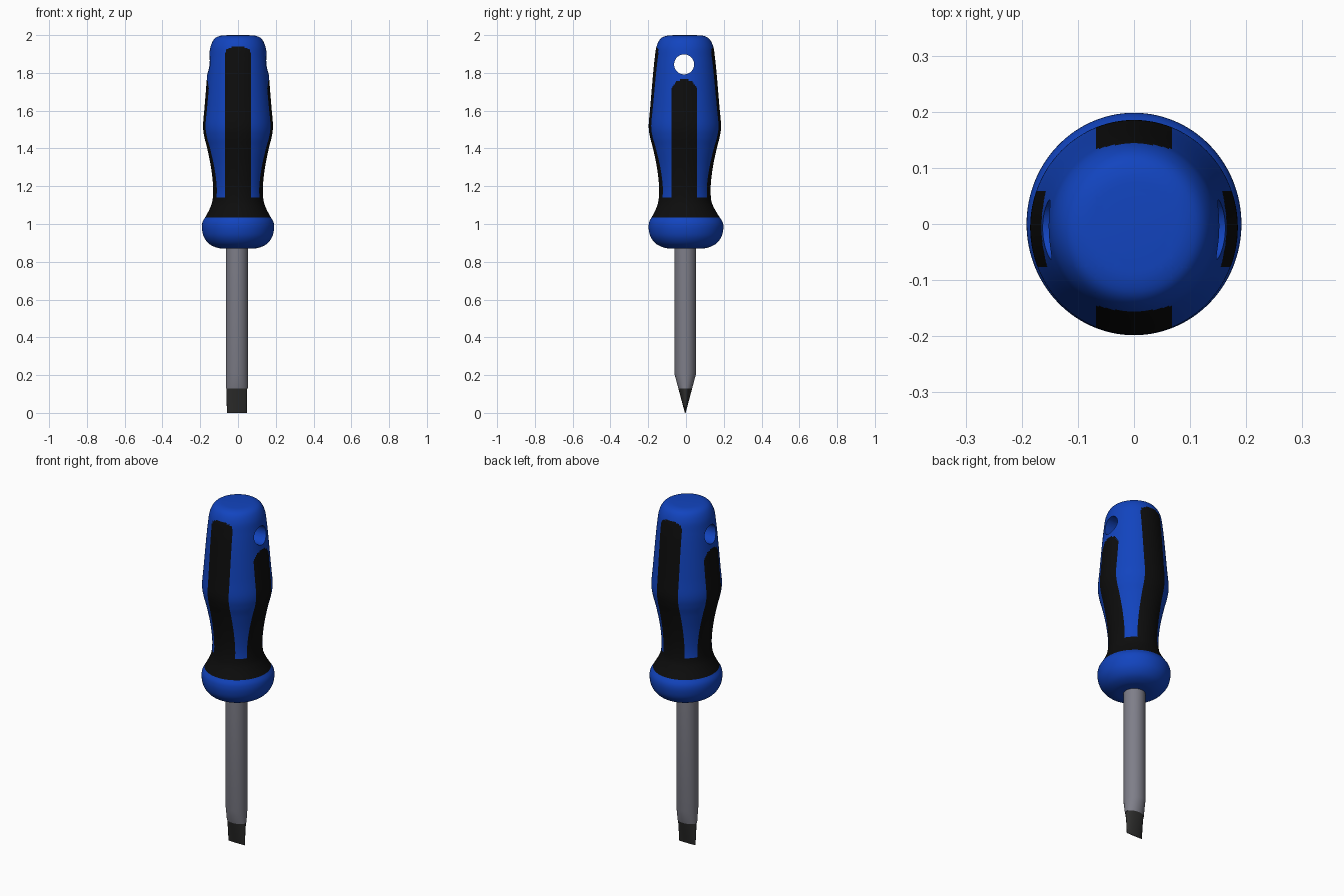
import bpy, bmesh, math
from mathutils import Vector

if "Cube" in bpy.data.objects:
    bpy.data.objects.remove(bpy.data.objects["Cube"])


def material(name, rgb):
    m = bpy.data.materials.new(name)
    m.diffuse_color = (*rgb, 1)
    m.use_nodes = True
    m.node_tree.nodes["Principled BSDF"].inputs["Base Color"].default_value = m.diffuse_color
    return m


BLUE = material("blue plastic", (0.006, 0.058, 0.52))
BLACK = material("black rubber", (0.004, 0.004, 0.004))
STEEL = material("grey steel", (0.21, 0.21, 0.25))
DARK = material("dark tip", (0.028, 0.028, 0.027))


def loft(name, rings, segments, mats):
    """rings: (z, cx, cy, rx, ry) from bottom to top, capped at both ends."""
    bm = bmesh.new()
    loops = []
    for z, cx, cy, rx, ry in rings:
        loops.append([bm.verts.new((cx + rx * math.cos(2 * math.pi * i / segments),
                                    cy + ry * math.sin(2 * math.pi * i / segments), z))
                      for i in range(segments)])
    for a, b in zip(loops, loops[1:]):
        for i in range(segments):
            j = (i + 1) % segments
            bm.faces.new((a[i], a[j], b[j], b[i]))
    bm.faces.new(loops[0][::-1])
    bm.faces.new(loops[-1])
    me = bpy.data.meshes.new(name)
    bm.to_mesh(me)
    bm.free()
    for m in mats:
        me.materials.append(m)
    ob = bpy.data.objects.new(name, me)
    bpy.context.collection.objects.link(ob)
    return ob


def select_only(ob):
    bpy.ops.object.select_all(action='DESELECT')
    ob.select_set(True)
    bpy.context.view_layer.objects.active = ob


def smooth(ob, degrees):
    select_only(ob)
    bpy.ops.object.shade_smooth_by_angle(angle=math.radians(degrees))


def curve_points(pts, step):
    """Catmull-Rom samples through 2D profile points."""
    pts = [Vector(p) for p in pts]
    ext = [2 * pts[0] - pts[1]] + pts + [2 * pts[-1] - pts[-2]]
    out = []
    for k in range(1, len(ext) - 2):
        p0, p1, p2, p3 = ext[k - 1:k + 3]
        n = max(2, round((p2 - p1).length / step))
        for i in range(n):
            t = i / n
            out.append(0.5 * (2 * p1 + (p2 - p0) * t + (2 * p0 - 5 * p1 + 4 * p2 - p3) * t * t
                              + (3 * p1 - p0 - 3 * p2 + p3) * t ** 3))
    return out + [pts[-1]]


# Handle profile (radius, z): rounded collar, then waisted grip
collar = [(0.06, 0.87), (0.105, 0.873), (0.15, 0.893), (0.18, 0.93), (0.191, 0.975),
          (0.188, 1.01), (0.174, 1.035)]
grip = [(0.174, 1.035), (0.15, 1.08), (0.135, 1.125), (0.132, 1.2), (0.143, 1.3),
        (0.163, 1.40), (0.178, 1.46), (0.185, 1.52), (0.177, 1.62), (0.163, 1.79),
        (0.154, 1.88), (0.145, 1.94), (0.125, 1.98), (0.095, 1.996), (0.05, 2.0)]
samples = curve_points(collar, 0.009)[:-1] + curve_points(grip, 0.009)
rings = []
for r, z in samples:
    shift = -0.006 * min(1, max(0, (z - 1.0) / 0.12))
    rings.append((z, 0, shift, r, r * 1.035))
handle = loft("handle", rings, 160, [BLUE, BLACK])

# Crisp edges for the rubber strips
W, YC = 0.068, -0.009
bm = bmesh.new()
bm.from_mesh(handle.data)
for co, no in (((W, 0, 0), (1, 0, 0)), ((-W, 0, 0), (1, 0, 0)),
               ((0, YC + W, 0), (0, 1, 0)), ((0, YC - W, 0), (0, 1, 0))):
    bmesh.ops.bisect_plane(bm, geom=bm.verts[:] + bm.edges[:] + bm.faces[:],
                           plane_co=co, plane_no=no, dist=1e-5)
bm.to_mesh(handle.data)
bm.free()

# Hanging hole through the grip
bpy.ops.mesh.primitive_cylinder_add(vertices=48, radius=0.053, depth=1,
                                    location=(0, -0.01, 1.845), rotation=(0, math.pi / 2, 0))
cutter = bpy.context.object
cutter.name = "hole_cutter"
cutter.hide_render = True
mod = handle.modifiers.new("hole", 'BOOLEAN')
mod.operation = 'DIFFERENCE'
mod.solver = 'EXACT'
mod.object = cutter
select_only(handle)
bpy.ops.object.modifier_apply(modifier=mod.name)
bpy.data.objects.remove(cutter)


# Rubber strips: four lengthwise bands joined by a black ring above the collar
def in_strip(u, z, top, radius):
    if abs(u) > W or z > top:
        return False
    du, dz = abs(u) - (W - radius), z - (top - radius)
    return du <= 0 or dz <= 0 or math.hypot(du, dz) <= radius


def is_rubber(c):
    if c.z < 1.035:
        return False
    if c.z < 1.145:
        return True
    if abs(c.y) > 0.1 and in_strip(c.x, c.z, 1.937, 0.04):
        return True
    return abs(c.x) > 0.1 and in_strip(c.y - YC, c.z, 1.765, 0.062)


for p in handle.data.polygons:
    p.material_index = int(is_rubber(p.center))
smooth(handle, 40)

# Shaft, flattening below z = 0.21
SX, SY, R = -0.006, -0.004, 0.058


def flat(z):
    return 0.002 + (R - 0.002) * z / 0.21


shaft = loft("shaft", [(0.13, SX, SY, R, flat(0.13)), (0.21, SX, SY, R, R),
                       (0.9, SX, SY, R, R)], 48, [STEEL])
smooth(shaft, 40)

# Dark blade tip
tip = loft("blade_tip", [(0, SX, SY, 0.053, flat(0)), (0.13, SX, SY, 0.055, flat(0.13))],
           48, [DARK])
smooth(tip, 40)
